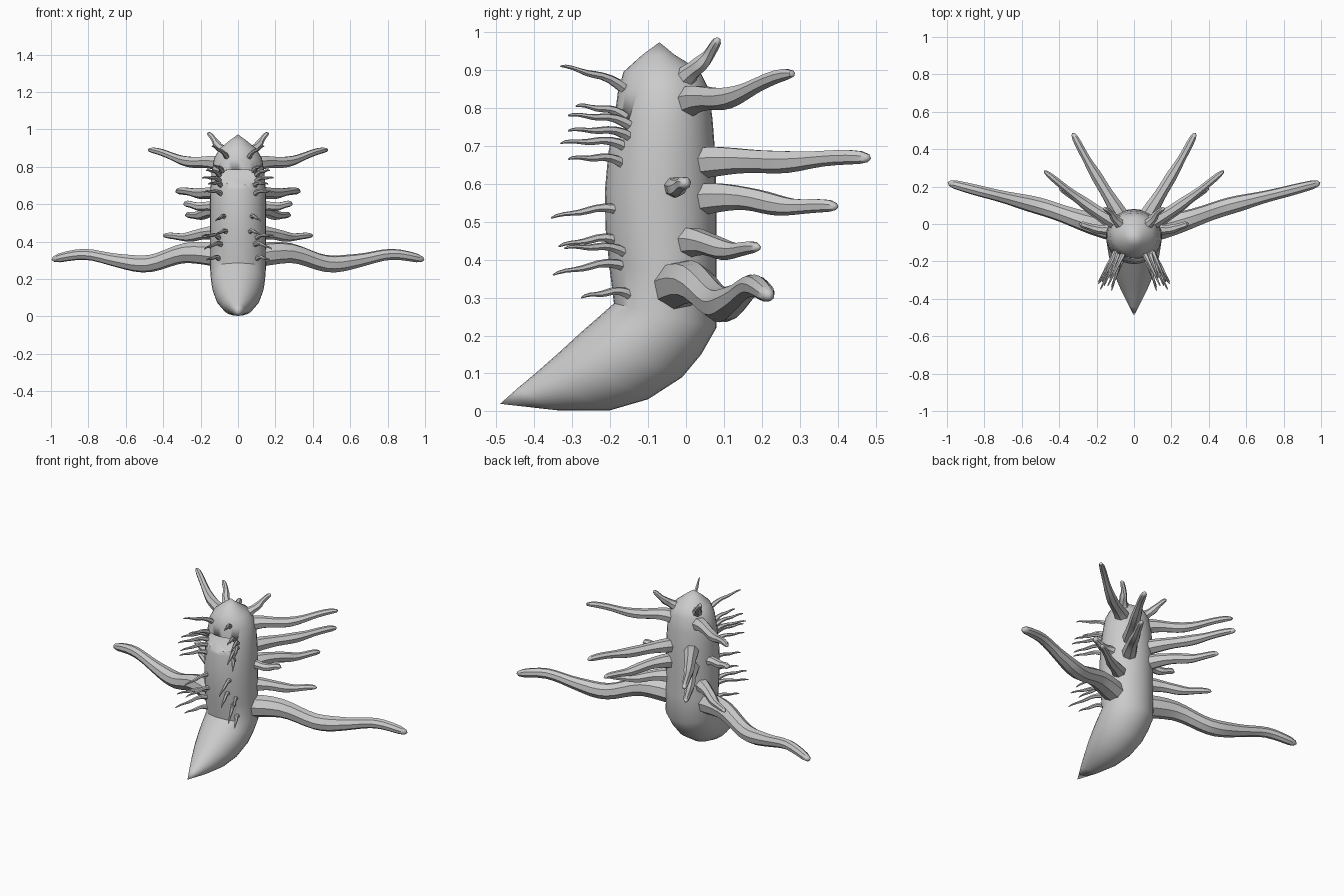
import bpy, bmesh, math
from mathutils import Vector

cube = bpy.data.objects.get("Cube")
if cube:
    bpy.data.objects.remove(cube)

grey = bpy.data.materials.new("clay grey")
grey.use_nodes = True
grey.diffuse_color = (0.6, 0.6, 0.6, 1)
grey.node_tree.nodes["Principled BSDF"].inputs["Base Color"].default_value = grey.diffuse_color


def finish(name, bm, angle=35):
    bmesh.ops.recalc_face_normals(bm, faces=bm.faces)
    mesh = bpy.data.meshes.new(name)
    bm.to_mesh(mesh)
    bm.free()
    mesh.materials.append(grey)
    obj = bpy.data.objects.new(name, mesh)
    bpy.context.collection.objects.link(obj)
    bpy.ops.object.select_all(action='DESELECT')
    obj.select_set(True)
    bpy.context.view_layer.objects.active = obj
    bpy.ops.object.shade_smooth_by_angle(angle=math.radians(angle))
    return obj


def loft(bm, rings, start=None, end=None):
    """Skin rings of points; each end closes in a point or a flat cap."""
    loops = [[bm.verts.new(p) for p in ring] for ring in rings]
    n = len(loops[0])
    for a, b in zip(loops, loops[1:]):
        for i in range(n):
            bm.faces.new((a[i], a[(i + 1) % n], b[(i + 1) % n], b[i]))
    for loop, tip in ((loops[0], start), (loops[-1], end)):
        if tip is None:
            bm.faces.new(loop)
        else:
            v = bm.verts.new(tip)
            for i in range(n):
                bm.faces.new((loop[i], loop[(i + 1) % n], v))


def curve_point(pts, t):
    """Smooth path through the control points, t from 0 to 1."""
    s = t * (len(pts) - 1)
    i = min(int(s), len(pts) - 2)
    u = s - i
    p0, p1, p2, p3 = (pts[min(max(k, 0), len(pts) - 1)] for k in range(i - 1, i + 3))
    return 0.5 * (2 * p1 + (p2 - p0) * u + (2 * p0 - 5 * p1 + 4 * p2 - p3) * u * u
                  + (3 * p1 - p0 - 3 * p2 + p3) * u ** 3)


def tentacle(name, path, r0, r1, wave=0.008, sides=7, steps=14):
    """Mirrored pair of wavy, tapering arms with rounded tips."""
    for side, label in ((1, "left_"), (-1, "right_")):
        pts = [Vector((x * side, y, z)) for x, y, z in path]
        mids = [curve_point(pts, k / steps) for k in range(steps + 1)]
        for k, m in enumerate(mids):
            m.z += wave * math.sin(k / steps * 3 * math.pi)
        rings = []
        for k, m in enumerate(mids):
            t = k / steps
            d = (mids[min(k + 1, steps)] - mids[max(k - 1, 0)]).normalized()
            u = d.cross(Vector((0, 0, 1))).normalized()
            v = u.cross(d)
            r = (r0 + (r1 - r0) * t) * (1 + 0.06 * math.sin(t * 16))
            if k == steps:
                r *= 0.75
            rings.append([m + r * (u * math.cos(a) + v * math.sin(a))
                          for a in (math.tau * (i + 0.25) / sides for i in range(sides))])
        bm = bmesh.new()
        loft(bm, rings, end=mids[-1] + d * r1 * 0.6)
        finish(label + name, bm)


# Body: front edge (y, z), back edge (y, z), half width
sections = [
    (-.115, .94, -.03, .94, .045), (-.165, .895, .035, .9, .098),
    (-.18, .84, .06, .85, .128), (-.19, .76, .07, .77, .142),
    (-.205, .68, .077, .68, .148), (-.214, .58, .08, .58, .15),
    (-.212, .48, .08, .48, .15), (-.202, .38, .08, .37, .15),
    (-.19, .285, .08, .22, .149), (-.235, .245, .04, .15, .145),
    (-.275, .21, -.01, .09, .138), (-.335, .155, -.1, .032, .117),
    (-.395, .102, -.2, .003, .084), (-.445, .06, -.34, .003, .043)]
rings = []
for fy, fz, by, bz, w in sections:
    front, back = Vector((0, fy, fz)), Vector((0, by, bz))
    mid, half = (front + back) / 2, (back - front) / 2
    rings.append([mid + half * math.cos(a) + Vector((w * math.sin(a), 0, 0))
                  for a in (math.tau * i / 32 for i in range(32))])
bm = bmesh.new()
loft(bm, rings, start=(0, -.07, .973), end=(0, -.49, .02))
body = finish("body", bm, 40)

# Mouth: wedge cut under an overhanging lip
profile = [(-.3, .785), (-.135, .782), (-.15, .74), (-.2, .7), (-.3, .685)]
bm = bmesh.new()
loft(bm, [[(x, y, z - drop) for y, z in profile]
          for x, drop in ((-.1, .015), (-.06, 0), (.06, 0), (.1, .015))])
cutter = finish("mouth_cutter", bm)
cutter.hide_render = True
cutter.hide_viewport = True
cut = body.modifiers.new("mouth", 'BOOLEAN')
cut.operation = 'DIFFERENCE'
cut.solver = 'EXACT'
cut.object = cutter

# Large arms along the sides and back
tentacle("crown_horn", [(.065, -.01, .87), (.1, .025, .905), (.125, .06, .94), (.16, .085, .98)], .03, .01, .002)
tentacle("shoulder_arm", [(.08, .0, .81), (.2, .07, .825), (.34, .17, .85), (.475, .28, .89)], .042, .013)
tentacle("upper_back_arm", [(.06, .03, .655), (.16, .19, .66), (.25, .34, .665), (.325, .48, .668)], .042, .015, .004)
tentacle("middle_back_arm", [(.07, .04, .56), (.15, .17, .56), (.22, .29, .54), (.275, .395, .54)], .042, .013, .004)
tentacle("middle_side_arm", [(.11, -.03, .585), (.18, -.03, .59), (.24, -.015, .595), (.285, .0, .6)], .03, .015, .004)
tentacle("lower_side_arm", [(.1, .0, .445), (.2, .06, .44), (.3, .13, .425), (.395, .19, .432)], .042, .012, .004)
tentacle("wing_arm", [(.09, -.035, .325), (.28, .02, .335), (.47, .085, .285), (.64, .13, .3),
                      (.82, .175, .328), (.985, .218, .305)], .063, .021, .004, 8, 20)

# Thin whiskers on the front: base x, base y, base z, tip x, tip y, tip z
whiskers = [
    (.06, -.165, .852, .14, -.33, .91), (.085, -.16, .775, .13, -.29, .805),
    (.1, -.15, .755, .17, -.31, .78), (.1, -.15, .725, .19, -.31, .74),
    (.09, -.165, .7, .16, -.33, .707), (.09, -.17, .655, .18, -.31, .665),
    (.07, -.175, .53, .12, -.355, .51), (.06, -.18, .45, .12, -.335, .435),
    (.1, -.165, .42, .19, -.32, .43), (.09, -.17, .385, .18, -.35, .36),
    (.1, -.15, .308, .17, -.275, .3)]
for n, w in enumerate(whiskers, 1):
    base, tip = Vector(w[:3]), Vector(w[3:])
    lift = Vector((0, 0, .012))
    path = [base, base.lerp(tip, .35) + lift, base.lerp(tip, .7) + lift * .5, tip]
    tentacle(f"whisker_{n}", path, .014, .003, .003, 6, 9)
